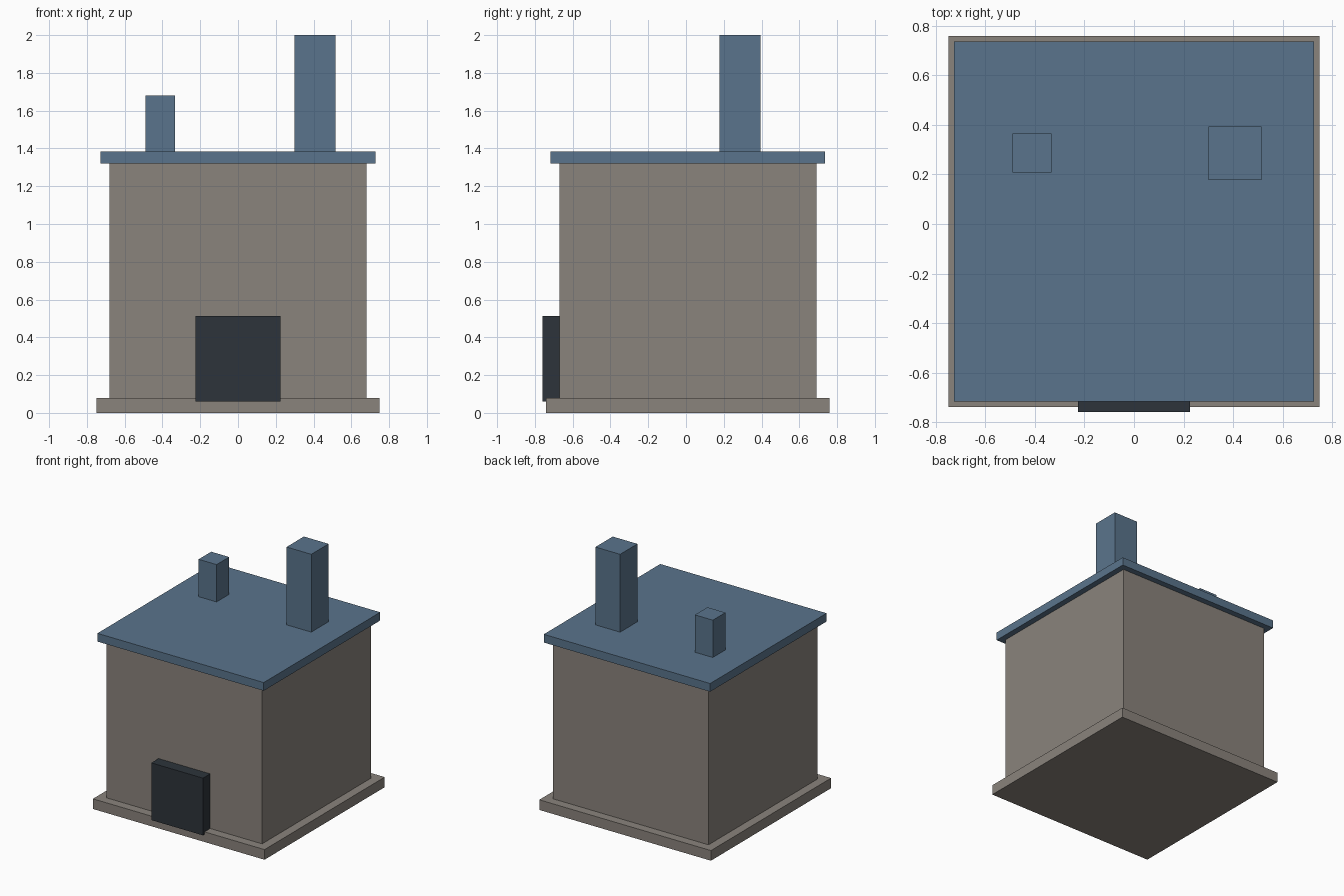
import bpy
import bmesh
from mathutils import Vector

cube = bpy.data.objects.get("Cube")
if cube:
    bpy.data.objects.remove(cube, do_unlink=True)


def make_material(name, rgb):
    mat = bpy.data.materials.new(name)
    mat.use_nodes = True
    colour = (*rgb, 1)
    mat.diffuse_color = colour
    mat.node_tree.nodes["Principled BSDF"].inputs["Base Color"].default_value = colour
    return mat


def box(name, low, high, mat):
    """Flat-shaded box between two opposite corners."""
    low, high = Vector(low), Vector(high)
    size, centre = high - low, (low + high) / 2
    bm = bmesh.new()
    bmesh.ops.create_cube(bm, size=1)
    bmesh.ops.scale(bm, vec=size, verts=bm.verts)
    mesh = bpy.data.meshes.new(name)
    bm.to_mesh(mesh)
    bm.free()
    mesh.materials.append(mat)
    obj = bpy.data.objects.new(name, mesh)
    obj.location = centre
    bpy.context.collection.objects.link(obj)
    return obj


stone = make_material("warm grey stone", (0.254, 0.228, 0.202))
slate = make_material("slate blue", (0.102, 0.175, 0.262))
dark = make_material("dark door", (0.026, 0.034, 0.043))

# Building shell
box("plinth", (-0.75, -0.74, 0), (0.75, 0.76, 0.08), stone)
box("walls", (-0.68, -0.67, 0.08), (0.68, 0.69, 1.32), stone)
box("roof_slab", (-0.727, -0.717, 1.32), (0.727, 0.737, 1.385), slate)

# Chimneys standing on the roof
box("tall_chimney", (0.30, 0.178, 1.385), (0.516, 0.394, 2.0), slate)
box("short_chimney", (-0.49, 0.208, 1.385), (-0.333, 0.365, 1.68), slate)

# Door block projecting past the plinth
box("door", (-0.226, -0.76, 0.06), (0.226, -0.67, 0.512), dark)
